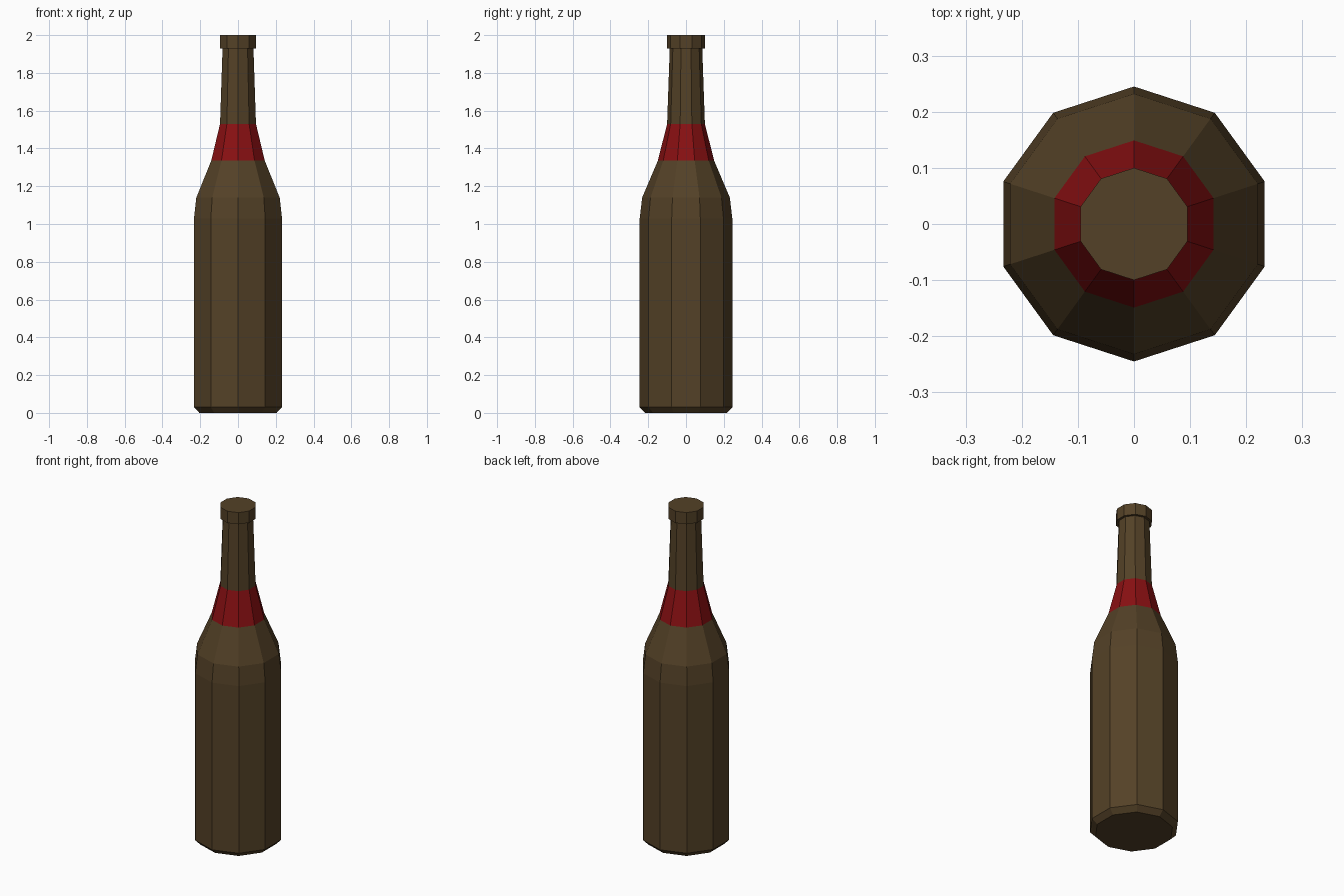
import bpy, bmesh, math

if "Cube" in bpy.data.objects:
    bpy.data.objects.remove(bpy.data.objects["Cube"])

SIDES = 10


def material(name, rgb):
    m = bpy.data.materials.new(name)
    m.diffuse_color = (*rgb, 1)
    m.use_nodes = True
    m.node_tree.nodes["Principled BSDF"].inputs["Base Color"].default_value = m.diffuse_color
    return m


brown = material("brown_glass", (0.088, 0.053, 0.020))
red = material("red_label", (0.25, 0.005, 0.006))

# Profile from base to lip: (radius, height)
profile = [(0.215, 0), (0.245, 0.03), (0.245, 1.03), (0.232, 1.14),
           (0.149, 1.335), (0.1, 1.53), (0.086, 1.93), (0.1, 1.93), (0.1, 2.0)]

# Lathe the bottle with a corner facing the back
bm = bmesh.new()
rings = []
for r, z in profile:
    angles = [math.pi / 2 + 2 * math.pi * i / SIDES for i in range(SIDES)]
    rings.append([bm.verts.new((r * math.cos(a), r * math.sin(a), z)) for a in angles])
for k, (low, high) in enumerate(zip(rings, rings[1:])):
    for i in range(SIDES):
        j = (i + 1) % SIDES
        face = bm.faces.new((low[i], low[j], high[j], high[i]))
        # Neck label is the band on the upper shoulder
        face.material_index = 1 if k == 4 else 0

# Closed base and top
bm.faces.new(rings[0][::-1])
bm.faces.new(rings[-1])
bmesh.ops.recalc_face_normals(bm, faces=bm.faces)

mesh = bpy.data.meshes.new("bottle")
bm.to_mesh(mesh)
bm.free()
mesh.materials.append(brown)
mesh.materials.append(red)
bpy.context.collection.objects.link(bpy.data.objects.new("bottle", mesh))
